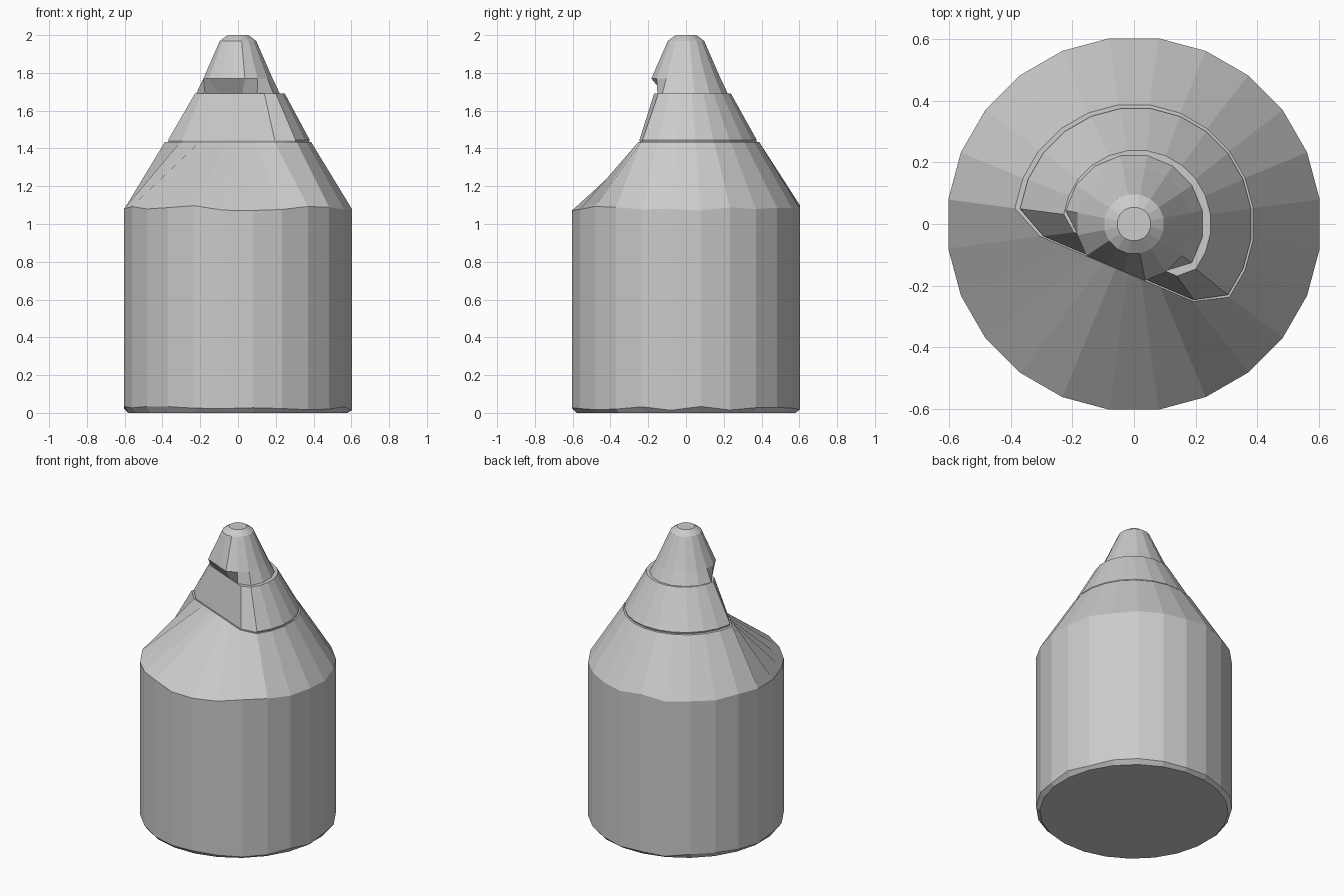
import bpy, bmesh, math, random
from mathutils import Vector

if "Cube" in bpy.data.objects:
    bpy.data.objects.remove(bpy.data.objects["Cube"])
random.seed(4)

grey = bpy.data.materials.new("plain grey")
grey.use_nodes = True
grey.diffuse_color = (0.6, 0.6, 0.6, 1)
grey.node_tree.nodes["Principled BSDF"].inputs["Base Color"].default_value = (0.6, 0.6, 0.6, 1)

# Direction of the flat cut across the front of the upper tiers
CUT = Vector((-0.39, -0.92)).normalized()


def section(bm, sides, z, radius, cut=None, wobble=0.0, shift=0.0):
    """One ring of vertices, flattened where it passes the cut line."""
    ring = []
    for i in range(sides):
        a = math.tau * (i + 0.5) / sides
        p = Vector((math.cos(a), math.sin(a))) * radius
        reach = p.dot(CUT)
        if cut and reach > cut:
            p *= cut / reach
        ring.append(bm.verts.new((p.x + shift, p.y, z + random.uniform(-wobble, wobble))))
    return ring


def tier(name, sides, sections):
    """Loft a closed, flat-shaded solid through its sections."""
    bm = bmesh.new()
    rings = [section(bm, sides, **s) for s in sections]
    for low, high in zip(rings, rings[1:]):
        for i in range(sides):
            j = (i + 1) % sides
            bm.faces.new((low[i], low[j], high[j], high[i]))
    bm.faces.new(rings[0][::-1])
    bm.faces.new(rings[-1])
    mesh = bpy.data.meshes.new(name)
    bm.to_mesh(mesh)
    bm.free()
    mesh.materials.append(grey)
    obj = bpy.data.objects.new(name, mesh)
    bpy.context.collection.objects.link(obj)
    return obj


# Drum with a sloping shoulder
tier("drum_body", 24, [
    dict(z=0.0, radius=0.585),
    dict(z=0.025, radius=0.608, wobble=0.012),
    dict(z=1.085, radius=0.608, wobble=0.015),
    dict(z=1.435, radius=0.39, cut=0.156),
])

# Middle tier with its flattened front
tier("middle_tier", 24, [
    dict(z=1.435, radius=0.375, cut=0.152, shift=0.005),
    dict(z=1.445, radius=0.378, cut=0.153, shift=0.005),
    dict(z=1.69, radius=0.24, cut=0.105, shift=0.01),
])

# Tapered tip, notched at its foot
tier("tip", 16, [
    dict(z=1.69, radius=0.226, cut=0.1),
    dict(z=1.77, radius=0.187, cut=0.155),
    dict(z=1.97, radius=0.098),
    dict(z=2.0, radius=0.055),
])
